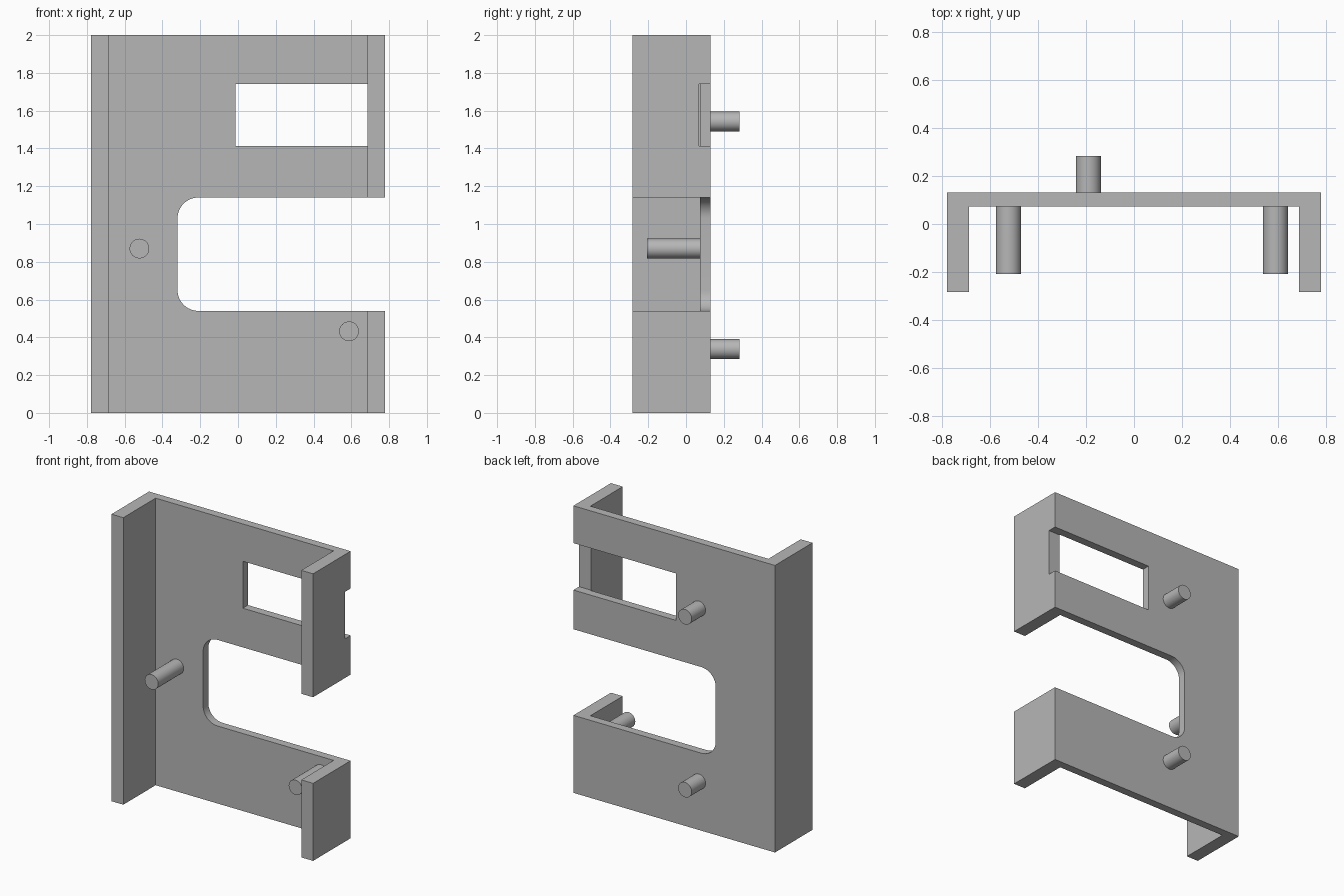
import bpy
import bmesh
from math import pi, cos, sin
from mathutils import Vector

HALF_W, INNER_W = 0.777, 0.686
FRONT, PLATE_FRONT, PLATE_BACK, BACK = -0.283, 0.073, 0.13, 0.283
HEIGHT = 2.0

cube = bpy.data.objects.get("Cube")
if cube:
    bpy.data.objects.remove(cube, do_unlink=True)

grey = bpy.data.materials.new("plain grey")
grey.use_nodes = True
colour = (0.47, 0.47, 0.47, 1)
grey.diffuse_color = colour
grey.node_tree.nodes["Principled BSDF"].inputs["Base Color"].default_value = colour


def prism(name, points, direction):
    """Extrude a flat outline of 3D points along a direction."""
    bm = bmesh.new()
    face = bm.faces.new([bm.verts.new(p) for p in points])
    new = bmesh.ops.extrude_face_region(bm, geom=[face])["geom"]
    verts = [v for v in new if isinstance(v, bmesh.types.BMVert)]
    bmesh.ops.translate(bm, vec=Vector(direction), verts=verts)
    bmesh.ops.recalc_face_normals(bm, faces=bm.faces)
    mesh = bpy.data.meshes.new(name)
    bm.to_mesh(mesh)
    bm.free()
    mesh.materials.append(grey)
    obj = bpy.data.objects.new(name, mesh)
    bpy.context.collection.objects.link(obj)
    return obj


def activate(obj):
    bpy.ops.object.select_all(action="DESELECT")
    obj.select_set(True)
    bpy.context.view_layer.objects.active = obj


def smooth(obj):
    activate(obj)
    bpy.ops.object.shade_smooth_by_angle(angle=pi / 6)


def cut(obj, cutter):
    cutter.hide_render = True
    mod = obj.modifiers.new("cut", "BOOLEAN")
    mod.operation = "DIFFERENCE"
    mod.solver = "EXACT"
    mod.object = cutter
    activate(obj)
    bpy.ops.object.modifier_apply(modifier=mod.name)
    bpy.data.objects.remove(cutter, do_unlink=True)


def peg(name, x, z, y_start, y_end, radius=0.052):
    ring = [(x + radius * cos(i * pi / 24), y_start, z + radius * sin(i * pi / 24))
            for i in range(48)]
    smooth(prism(name, ring, (0, y_end - y_start, 0)))


# Channel-shaped body: back plate with a flange on each side
half = [(INNER_W, PLATE_FRONT), (INNER_W, FRONT), (HALF_W, FRONT), (HALF_W, PLATE_BACK)]
section = half + [(-x, y) for x, y in reversed(half)]
body = prism("channel_body", [(x, y, 0) for x, y in section], (0, 0, HEIGHT))

# Side opening with rounded inner corners, running out through the left flange
left, low, high, r = -0.32, 0.54, 1.14, 0.11
outline = [(1, low), (1, high)]
for centre_z, start in ((high - r, pi / 2), (low + r, pi)):
    for i in range(13):
        a = start + i * pi / 24
        outline.append((left + r + r * cos(a), centre_z + r * sin(a)))
cut(body, prism("opening_cutter", [(x, -1, z) for x, z in outline], (0, 2, 0)))

# Rectangular window, notched into the back of the left flange
window = [(-0.014, 1.413), (1, 1.413), (1, 1.74), (-0.014, 1.74)]
cut(body, prism("window_cutter", [(x, 0.068, z) for x, z in window], (0, 1, 0)))
smooth(body)

# Pegs, sunk slightly into the plate
SINK = 0.01
peg("front_peg_right", -0.522, 0.87, PLATE_FRONT + SINK, -0.207)
peg("front_peg_left", 0.588, 0.432, PLATE_FRONT + SINK, -0.207)
peg("back_peg_upper", -0.19, 1.543, PLATE_BACK - SINK, BACK)
peg("back_peg_lower", -0.19, 0.338, PLATE_BACK - SINK, BACK)
